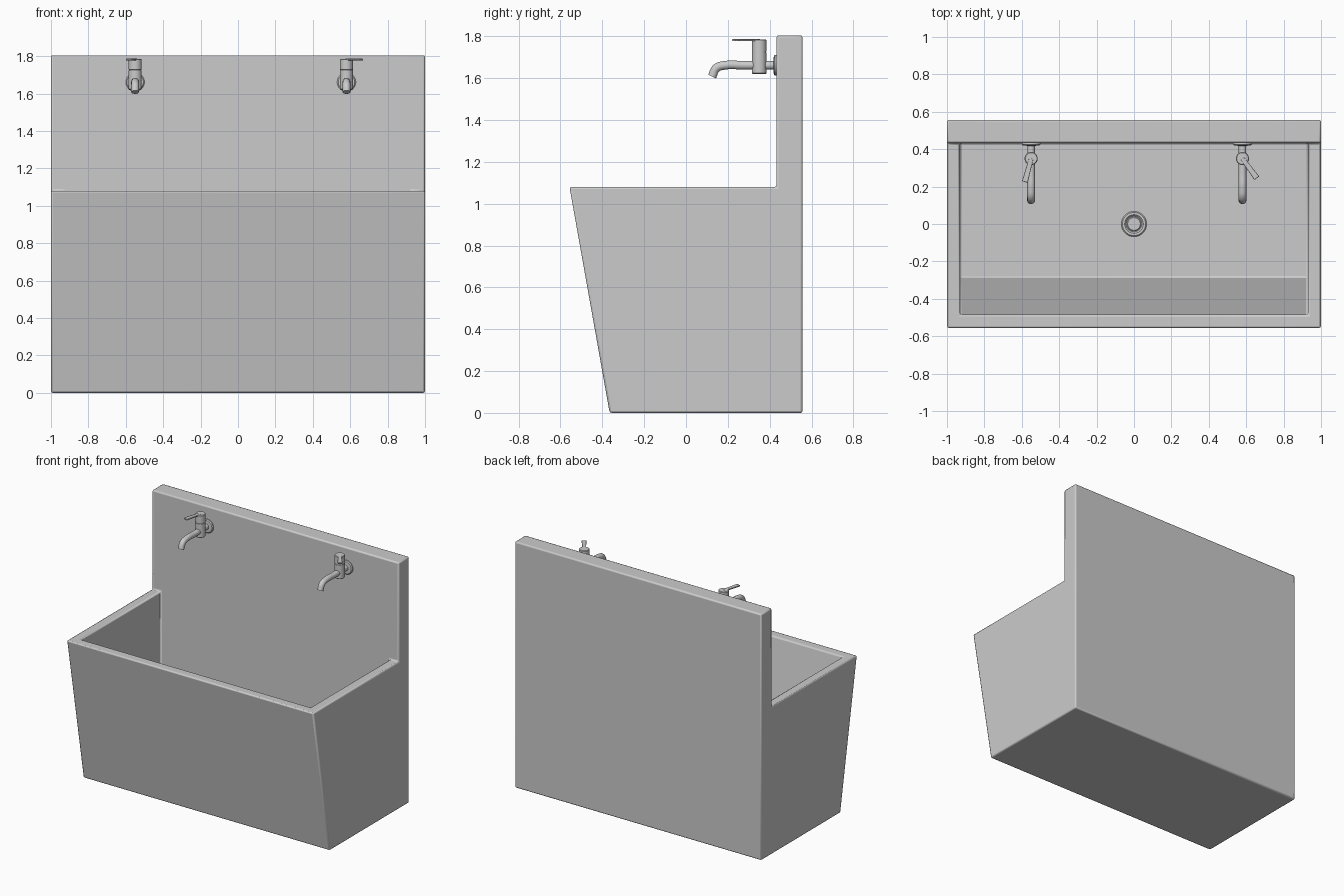
import bpy, bmesh, math
from mathutils import Vector

cube = bpy.data.objects.get("Cube")
if cube:
    bpy.data.objects.remove(cube, do_unlink=True)

mat = bpy.data.materials.new("light grey")
mat.use_nodes = True
grey = (0.6, 0.6, 0.6, 1)
mat.diffuse_color = grey
mat.node_tree.nodes["Principled BSDF"].inputs["Base Color"].default_value = grey


def finish(name, bm, bevel=0, segments=2):
    bmesh.ops.recalc_face_normals(bm, faces=bm.faces)
    mesh = bpy.data.meshes.new(name)
    bm.to_mesh(mesh)
    bm.free()
    mesh.materials.append(mat)
    obj = bpy.data.objects.new(name, mesh)
    bpy.context.collection.objects.link(obj)
    if bevel:
        mod = obj.modifiers.new("Bevel", "BEVEL")
        mod.width = bevel
        mod.segments = segments
        mod.limit_method = "ANGLE"
        mod.angle_limit = math.radians(35)
    bpy.ops.object.select_all(action="DESELECT")
    obj.select_set(True)
    bpy.context.view_layer.objects.active = obj
    bpy.ops.object.shade_smooth_by_angle(angle=math.radians(35))
    return obj


def lathe(name, profile, origin, axis, sides=32):
    """Revolve (radius, height) points about an axis through origin."""
    bm = bmesh.new()
    turn = Vector((0, 0, 1)).rotation_difference(Vector(axis))
    rings = []
    for r, h in profile:
        ring = []
        for i in range(sides):
            a = math.tau * i / sides
            p = turn @ Vector((r * math.cos(a), r * math.sin(a), h))
            ring.append(bm.verts.new(p + Vector(origin)))
        rings.append(ring)
    for lo, hi in zip(rings, rings[1:]):
        for i in range(sides):
            j = (i + 1) % sides
            bm.faces.new((lo[i], lo[j], hi[j], hi[i]))
    bm.faces.new(rings[0])
    bm.faces.new(rings[-1])
    return finish(name, bm)


def pipe(name, points, radius):
    """Round tube along a smooth path."""
    curve = bpy.data.curves.new(name, "CURVE")
    curve.dimensions = "3D"
    curve.bevel_depth = radius
    curve.bevel_resolution = 5
    curve.use_fill_caps = True
    spline = curve.splines.new("BEZIER")
    spline.bezier_points.add(len(points) - 1)
    for bp, p in zip(spline.bezier_points, points):
        bp.co = p
        bp.handle_left_type = bp.handle_right_type = "AUTO"
    curve.materials.append(mat)
    obj = bpy.data.objects.new(name, curve)
    bpy.context.collection.objects.link(obj)


# Trough and splashback in one shell: side outline, then the hollow
FLOOR = 0.06
outline = [(-0.365, 0), (0.557, 0), (0.557, 1.805), (0.433, 1.805), (0.433, 1.08), (-0.557, 1.08)]
hollow = [(0.433, 1.08), (0.433, FLOOR), (-0.288, FLOOR), (-0.487, 1.08)]
bm = bmesh.new()
outer_l, outer_r = [[bm.verts.new((x, y, z)) for y, z in outline] for x in (-1, 1)]
inner_l, inner_r = [[bm.verts.new((x, y, z)) for y, z in hollow] for x in (-0.93, 0.93)]
for loop in (outer_l, outer_r, inner_l, inner_r):
    bm.faces.new(loop)
for a, b in ((0, 1), (1, 2), (2, 3), (5, 0)):
    bm.faces.new((outer_l[a], outer_l[b], outer_r[b], outer_r[a]))
for a, b in ((1, 2), (2, 3)):
    bm.faces.new((inner_l[a], inner_l[b], inner_r[b], inner_r[a]))
# Rim
for o, i in ((outer_l, inner_l), (outer_r, inner_r)):
    bm.faces.new((o[4], i[0], i[3], o[5]))
bm.faces.new((outer_l[5], inner_l[3], inner_r[3], outer_r[5]))
# Splashback front, running down to the trough floor
bm.faces.new((outer_l[3], outer_l[4], inner_l[0], inner_l[1],
              inner_r[1], inner_r[0], outer_r[4], outer_r[3]))
finish("trough", bm, bevel=0.01)

# Drain ring with a sunken centre
lathe("drain", [(0.068, 0), (0.068, 0.006), (0.062, 0.012), (0.05, 0.012),
                (0.042, 0.004), (0.038, 0.004), (0.034, 0.008), (0.004, 0.008)],
      (0, 0, FLOOR - 0.001), (0, 0, 1))


def tap(side, x, lever_angle):
    y, z = 0.35, 1.662
    lathe(side + "_tap_flange", [(0.05, 0), (0.05, 0.008), (0.044, 0.014), (0.022, 0.016)],
          (x, 0.434, z), (0, -1, 0))
    lathe(side + "_tap_inlet", [(0.02, 0), (0.02, 0.09)], (x, 0.434, z), (0, -1, 0), 24)
    # Upright barrel with a groove below the turning cap
    lathe(side + "_tap_barrel",
          [(0.031, 0), (0.035, 0.004), (0.035, 0.103), (0.032, 0.104), (0.032, 0.107),
           (0.035, 0.108), (0.035, 0.162), (0.031, 0.166)], (x, y, 1.62), (0, 0, 1))
    pipe(side + "_tap_spout", [(x, y, z), (x, 0.27, z), (x, 0.19, z), (x, 0.145, 1.648), (x, 0.125, 1.608)], 0.021)
    # Flat lever, widening towards its tip
    bm = bmesh.new()
    shape = [(-0.012, 0), (0.012, 0), (0.016, -0.13), (-0.016, -0.13)]
    face = bm.faces.new([bm.verts.new((px, py, 0)) for px, py in shape])
    grown = bmesh.ops.extrude_face_region(bm, geom=[face])["geom"]
    bmesh.ops.translate(bm, vec=(0, 0, 0.01),
                        verts=[v for v in grown if isinstance(v, bmesh.types.BMVert)])
    lever = finish(side + "_tap_lever", bm, bevel=0.003)
    lever.location = (x, y, 1.777)
    lever.rotation_euler.z = math.radians(lever_angle)


tap("right", -0.55, -15)
tap("left", 0.58, 36)
